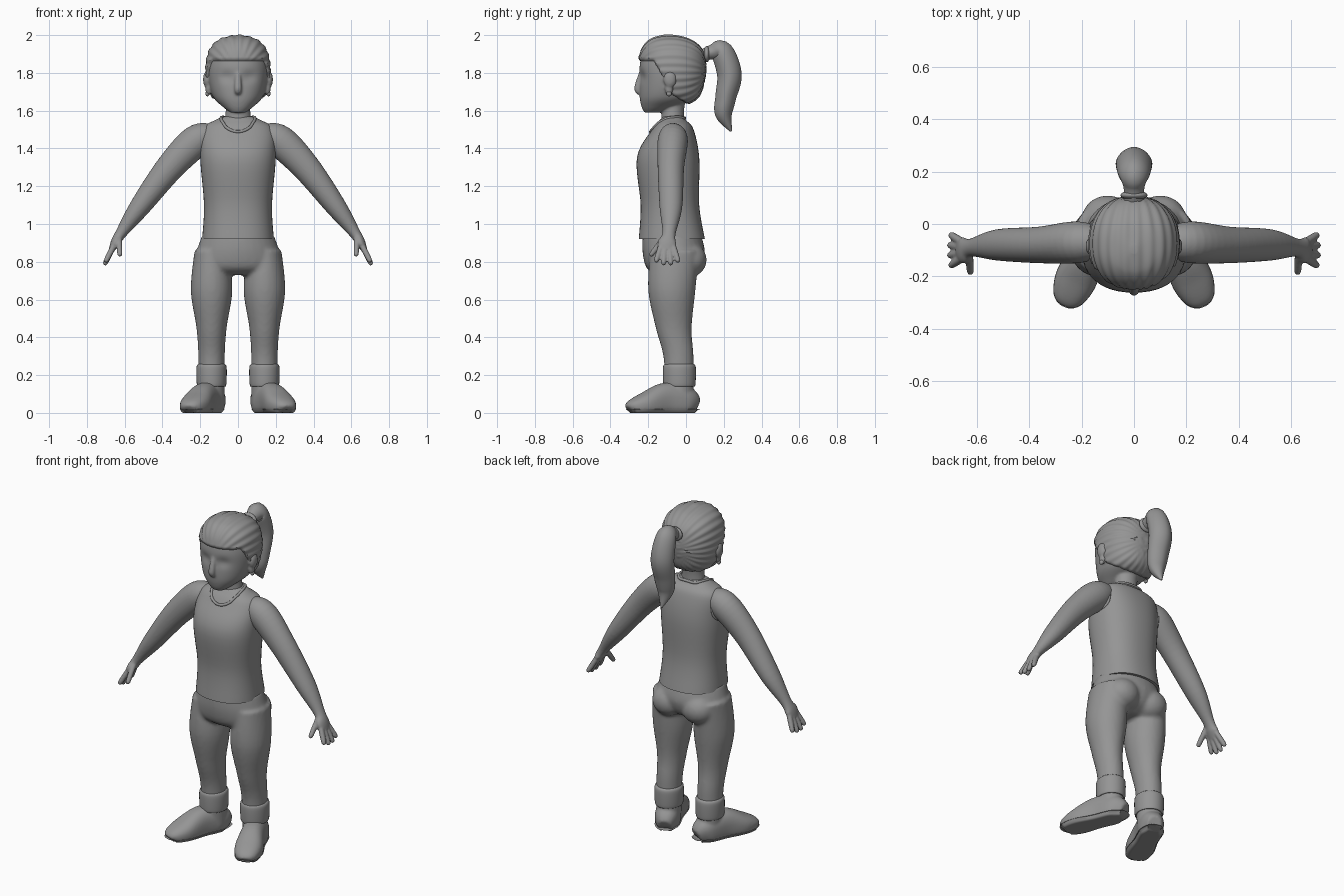
import bpy, bmesh, math
from mathutils import Vector, Matrix
from mathutils.bvhtree import BVHTree

if "Cube" in bpy.data.objects:
    bpy.data.objects.remove(bpy.data.objects["Cube"])

shade = (0.3, 0.3, 0.3, 1)
grey = bpy.data.materials.new("plain_grey")
grey.use_nodes = True
grey.diffuse_color = shade
grey.node_tree.nodes["Principled BSDF"].inputs["Base Color"].default_value = shade


def catmull_rom(before, start, end, after, t):
    return 0.5 * (2 * start + (end - before) * t + (2 * before - 5 * start + 4 * end - after) * t * t
                  + (3 * start - before - 3 * end + after) * t ** 3)


def smooth_keys(keys, steps):
    """Fill in smooth rows between the given rows."""
    padded = [keys[0], *keys, keys[-1]]
    rows = []
    for group in zip(padded, padded[1:], padded[2:], padded[3:]):
        for step in range(steps):
            rows.append([catmull_rom(*column, step / steps) for column in zip(*group)])
    return rows + [keys[-1]]


def superellipse(value, power):
    return math.copysign(abs(value) ** (2 / power), value)


def loft(bm, keys, side=None, segments=32, power=2, steps=6):
    """Skin ovals (x, y, z, a, b); level ovals, or ovals across the path when side is given."""
    rows = smooth_keys(keys, steps)
    centres = [Vector(row[:3]) for row in rows]
    rings = []
    for i, (centre, row) in enumerate(zip(centres, rows)):
        u, v = Vector((1, 0, 0)), Vector((0, 1, 0))
        if side:
            following = centres[min(i + 1, len(centres) - 1)]
            tangent = (following - centres[max(i - 1, 0)]).normalized()
            u = Vector(side)
            u = (u - tangent * u.dot(tangent)).normalized()
            v = tangent.cross(u)
        ring = []
        for k in range(segments):
            angle = math.tau * k / segments
            across = u * row[3] * superellipse(math.cos(angle), power)
            along = v * row[4] * superellipse(math.sin(angle), power)
            ring.append(bm.verts.new(centre + across + along))
        rings.append(ring)
    for lower, upper in zip(rings, rings[1:]):
        for k in range(segments):
            bm.faces.new((lower[k - 1], lower[k], upper[k], upper[k - 1]))
    bm.faces.new(reversed(rings[0]))
    bm.faces.new(rings[-1])
    return [vert for ring in rings for vert in ring]


def levels(rows, x=0):
    """Turn rows of (height, half width, front, back) into loft keys."""
    return [(x, (front + back) / 2, z, half, (back - front) / 2) for z, half, front, back in rows]


def ball(bm, centre, size):
    placed = Matrix.Translation(centre) @ Matrix.Diagonal((*size, 1))
    bmesh.ops.create_uvsphere(bm, u_segments=20, v_segments=12, radius=1, matrix=placed)


def finish(bm, name, mirror=False, voxel=None):
    """Make the object, mirrored and blended into one skin where asked."""
    bmesh.ops.recalc_face_normals(bm, faces=bm.faces)
    mesh = bpy.data.meshes.new(name)
    bm.to_mesh(mesh)
    bm.free()
    mesh.materials.append(grey)
    part = bpy.data.objects.new(name, mesh)
    bpy.context.collection.objects.link(part)
    bpy.ops.object.select_all(action="DESELECT")
    part.select_set(True)
    bpy.context.view_layer.objects.active = part
    bpy.ops.object.shade_smooth_by_angle(angle=math.radians(50))
    if mirror:
        part.modifiers.new("mirror", "MIRROR").use_mirror_merge = False
    if voxel:
        blend = part.modifiers.new("blend", "REMESH")
        blend.mode, blend.voxel_size, blend.use_smooth_shade = "VOXEL", voxel, True
        relax = part.modifiers.new("relax", "SMOOTH")
        relax.factor, relax.iterations = 0.5, 4


# Sleeveless top
bm = bmesh.new()
loft(bm, levels([(0.92, 0.19, -0.25, 0.1), (1.1, 0.18, -0.24, 0.07), (1.35, 0.2, -0.26, 0.07),
                 (1.5, 0.19, -0.18, 0.04), (1.55, 0.12, -0.14, 0), (1.57, 0.07, -0.12, -0.01)]),
     segments=48, power=2.3)
torso = BVHTree.FromBMesh(bm)
finish(bm, "top")

# Collar and armhole piping laid on the top
collar, armhole = [], []
for i in range(17):
    half, full = math.pi * i / 16, math.tau * i / 16
    collar.append(Vector((0.08 * math.sin(half), -0.09 - 0.1 * math.cos(half), 1.53 - 0.04 * math.cos(half))))
    armhole.append(Vector((0.2, -0.06 + 0.08 * math.cos(full), 1.45 + 0.09 * math.sin(full))))
for name, guide, side in (("collar", collar, (0, 0, 1)), ("armholes", armhole, (1, 0, 0))):
    bm = bmesh.new()
    laid = [(*torso.find_nearest(point)[0], 0.008, 0.008) for point in guide]
    loft(bm, laid, side, segments=8, steps=2)
    finish(bm, name, mirror=True)

# Trousers: hips, seat and legs blended together
bm = bmesh.new()
loft(bm, levels([(0.94, 0.19, -0.23, 0.08), (0.85, 0.22, -0.23, 0.1),
                 (0.77, 0.22, -0.21, 0.07), (0.73, 0.15, -0.16, 0)]))
loft(bm, levels([(0.86, 0.09, -0.19, 0.07), (0.65, 0.11, -0.2, 0.05), (0.45, 0.08, -0.16, 0.03),
                 (0.3, 0.07, -0.12, 0.04), (0.13, 0.07, -0.11, 0.04)], x=0.14))
ball(bm, (0.1, 0.02, 0.81), (0.1, 0.09, 0.09))
finish(bm, "trousers", mirror=True, voxel=0.011)

# Trouser cuffs
bm = bmesh.new()
cuff = [(0.14, 0), (0.15, 0.01), (0.24, 0.012), (0.26, 0)]
loft(bm, levels([(z, 0.068 + swell, -0.11 - swell, 0.04 + swell) for z, swell in cuff], x=0.14))
finish(bm, "cuffs", mirror=True)

# Shoes turned outwards: share of length, half width, height
heel, toe = Vector((0.11, 0.05, 0)), Vector((0.26, -0.3, 0))
sideways = (toe - heel).cross(Vector((0, 0, 1)))
shoe = []
for share, half, height in ((0, 0.04, 0.08), (0.15, 0.07, 0.14), (0.45, 0.07, 0.16),
                            (0.75, 0.08, 0.11), (0.95, 0.06, 0.07), (1, 0.03, 0.04)):
    shoe.append((*heel.lerp(toe, share).xy, 0.4 * height, half, 0.6 * height))
for name, low, high, voxel in (("shoes", 0.01, 1, 0.008), ("soles", 0, 0.02, None)):
    bm = bmesh.new()
    for vert in loft(bm, shoe, sideways, power=2.4):
        vert.co.z = min(max(vert.co.z, low), high)
    if voxel:
        loft(bm, levels([(0.05, 0.07, -0.1, 0.04), (0.16, 0.07, -0.11, 0.04)], x=0.14))
    finish(bm, name, mirror=True, voxel=voxel)

# Arms with palms, fingers and thumbs
bm = bmesh.new()
loft(bm, [(0.13, -0.07, 1.47, 0.06, 0.06), (0.22, -0.07, 1.44, 0.08, 0.085), (0.36, -0.08, 1.3, 0.07, 0.075),
          (0.52, -0.08, 1.09, 0.06, 0.055), (0.62, -0.09, 0.95, 0.035, 0.03),
          (0.65, -0.1, 0.9, 0.05, 0.025), (0.67, -0.1, 0.86, 0.04, 0.015)], side=(0, 1, 0))
digits = [((0.63, -0.12, 0.92), (0.625, -0.19, 0.83))]
for i in range(4):
    spread = i - 1.5
    digits.append(((0.66, -0.1 + 0.022 * spread, 0.88),
                   (0.71 - 0.005 * abs(spread), -0.1 + 0.04 * spread, 0.775 + 0.015 * abs(spread))))
for root, tip in digits:
    knuckle = Vector(root).lerp(Vector(tip), 0.85)
    loft(bm, [(*root, 0.016, 0.016), (*knuckle, 0.014, 0.014), (*tip, 0.005, 0.005)], side=(0, 1, 0), segments=12)
finish(bm, "arms", mirror=True, voxel=0.0055)

# Head with neck, nose and ears
skull = levels([(1.59, 0.04, -0.22, -0.14), (1.62, 0.08, -0.235, -0.06), (1.67, 0.13, -0.245, 0.05),
                (1.75, 0.155, -0.245, 0.085), (1.84, 0.16, -0.245, 0.095), (1.92, 0.14, -0.225, 0.075),
                (1.97, 0.09, -0.18, 0.01), (1.99, 0.01, -0.11, -0.08)])
bm = bmesh.new()
for vert in loft(bm, skull, segments=64, power=2.2):
    if vert.co.y < -0.15:  # shallow eye sockets
        distance = math.hypot((abs(vert.co.x) - 0.06) / 0.04, (vert.co.z - 1.78) / 0.03)
        vert.co.y += 0.012 * math.exp(-distance * distance)
face = BVHTree.FromBMesh(bm)
loft(bm, levels([(1.5, 0.08, -0.13, -0.01), (1.6, 0.065, -0.13, -0.01), (1.68, 0.07, -0.13, 0)]))
loft(bm, [(0, -0.236, 1.81, 0.012, 0.01), (0, -0.257, 1.72, 0.02, 0.017), (0, -0.245, 1.69, 0.014, 0.01)],
     side=(1, 0, 0), segments=16)
for sign in (1, -1):
    ball(bm, (sign * 0.165, -0.085, 1.765), (0.02, 0.034, 0.045))
    ball(bm, (sign * 0.157, -0.09, 1.72), (0.016, 0.022, 0.04))
finish(bm, "head", voxel=0.0065)


def hairline(y):
    """Height of the hair edge: fringe, then down past the ears to the nape."""
    if y < -0.17:
        return 1.86
    return 1.86 - 0.18 * min((y + 0.17) / 0.1, 1) - 0.05 * min(max((y + 0.07) / 0.08, 0), 1)


# Hair cap: stands proud above the hairline, tucks into the skull below it
bm = bmesh.new()
for vert in loft(bm, skull, segments=96, power=2.2, steps=12):
    x, y, z = vert.co
    cover = min(max((z - hairline(y)) / 0.025 + 0.5, 0), 1)
    outward = Vector((x, y + 0.07, 0.6 * (z - 1.8))).normalized()
    strand = 0.0025 * math.sin(26 * math.atan2(x, z - 1.8))
    vert.co += outward * (cover * (0.032 + strand) - 0.02)
finish(bm, "hair_cap")

# Fringe locks across the forehead
bm = bmesh.new()
for i in range(-4, 5):
    lock = []
    for step in range(5):
        fall = step / 4
        start = Vector((0.03 * i * (0.85 + 0.2 * fall), -1, 1.94 - (0.11 + 0.01 * (i % 2)) * fall))
        point, normal, *rest = face.ray_cast(start, Vector((0, 1, 0)))
        taper = 1 - 0.85 * fall ** 3
        lock.append((*point, 0.022 * taper, 0.014 * taper))
    loft(bm, lock, side=(-normal.y, normal.x, 0), segments=12)
finish(bm, "fringe")

# Ponytail and its tie
bm = bmesh.new()
tail = [(0.08, 1.89, 0.04, 0.03), (0.14, 1.91, 0.04, 0.04), (0.19, 1.91, 0.06, 0.06), (0.23, 1.79, 0.07, 0.065),
        (0.21, 1.67, 0.065, 0.055), (0.2, 1.58, 0.05, 0.045), (0.24, 1.49, 0.005, 0.005)]
loft(bm, [(0, *key) for key in tail], side=(1, 0, 0), power=1.8)
finish(bm, "ponytail")
bm = bmesh.new()
ball(bm, (0, 0.11, 1.9), (0.052, 0.018, 0.043))
finish(bm, "hair_tie")

# Earrings
bm = bmesh.new()
ball(bm, (0.162, -0.09, 1.69), (0.011, 0.014, 0.014))
finish(bm, "earrings", mirror=True)
